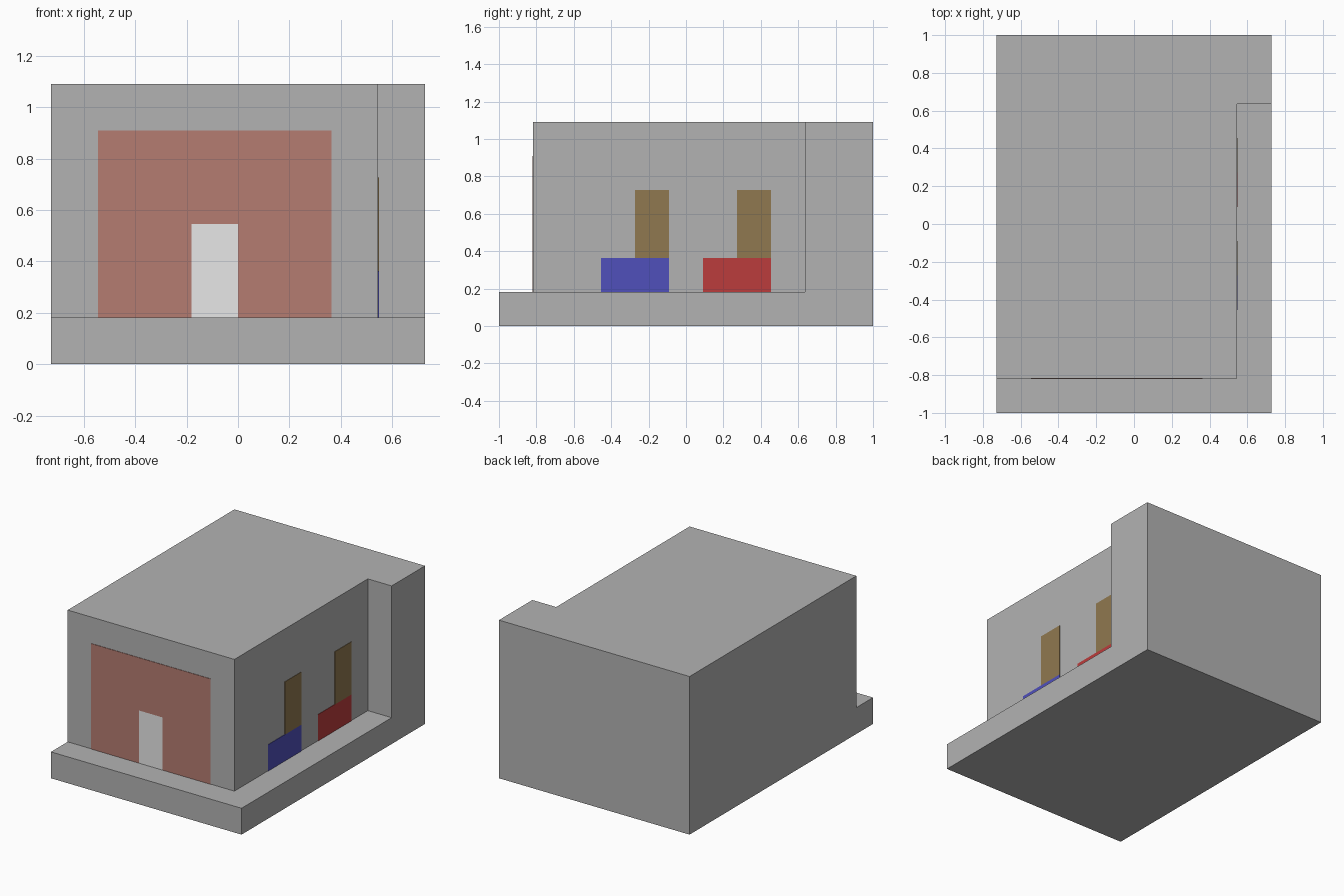
import bpy
import bmesh

if "Cube" in bpy.data.objects:
    bpy.data.objects.remove(bpy.data.objects["Cube"])

U = 1 / 11                       # one building unit
W, D, H = 8 * U, 11 * U, 12 * U  # half width, half depth, height
WALL_X, WALL_Y, FLOOR = 6 * U, -9 * U, 2 * U
RETURN_Y = 7 * U                 # where the rear wing begins
THICK = 0.003


def material(name, r, g, b):
    m = bpy.data.materials.new(name)
    m.use_nodes = True
    m.diffuse_color = (r, g, b, 1)
    m.node_tree.nodes["Principled BSDF"].inputs["Base Color"].default_value = (r, g, b, 1)
    return m


grey = material("concrete grey", 0.45, 0.45, 0.45)
brick = material("brick", 0.46, 0.2, 0.165)
white = material("door white", 1.0, 1.0, 1.0)
brown = material("window brown", 0.28, 0.19, 0.08)
blue = material("awning blue", 0.08, 0.08, 0.5)
red = material("awning red", 0.5, 0.045, 0.045)


def prism(name, outline, z0, z1, mat):
    """Extrude a flat outline from z0 up to z1."""
    bm = bmesh.new()
    face = bm.faces.new([bm.verts.new((x, y, z0)) for x, y in outline])
    top = bmesh.ops.extrude_face_region(bm, geom=[face])["geom"]
    bmesh.ops.translate(bm, vec=(0, 0, z1 - z0),
                        verts=[v for v in top if isinstance(v, bmesh.types.BMVert)])
    bmesh.ops.recalc_face_normals(bm, faces=bm.faces)
    mesh = bpy.data.meshes.new(name)
    bm.to_mesh(mesh)
    bm.free()
    mesh.materials.append(mat)
    obj = bpy.data.objects.new(name, mesh)
    bpy.context.collection.objects.link(obj)
    return obj


def box(name, x0, x1, y0, y1, z0, z1, mat):
    return prism(name, [(x0, y0), (x1, y0), (x1, y1), (x0, y1)], z0, z1, mat)


# Building block, with the L-shaped terrace cut from the front and side
building = box("building", -W, W, -D, D, 0, H, grey)
E = 0.1
terrace = prism("terrace_cutter", [
    (-W - E, -D - E), (W + E, -D - E), (W + E, RETURN_Y),
    (WALL_X, RETURN_Y), (WALL_X, WALL_Y), (-W - E, WALL_Y)], FLOOR, H + E, grey)
cut = building.modifiers.new("terrace", 'BOOLEAN')
cut.operation, cut.solver, cut.object = 'DIFFERENCE', 'EXACT', terrace
bpy.context.view_layer.update()
building.data = bpy.data.meshes.new_from_object(
    building.evaluated_get(bpy.context.evaluated_depsgraph_get()))
building.modifiers.clear()
bpy.data.objects.remove(terrace)


# Painted plates; positions are in building units
def front_plate(name, x0, x1, z0, z1, mat):
    box(name, x0 * U, x1 * U, WALL_Y - THICK, WALL_Y, z0 * U, z1 * U, mat)


def side_plate(name, y0, y1, z0, z1, mat):
    box(name, WALL_X, WALL_X + THICK, y0 * U, y1 * U, z0 * U, z1 * U, mat)


# Brick front, in three pieces around the door
front_plate("brick_left", 0, 4, 2, 10, brick)
front_plate("brick_right", -6, -2, 2, 10, brick)
front_plate("brick_over_door", -2, 0, 6, 10, brick)
front_plate("front_door", -2, 0, 2, 6, white)

# Side wall: two low coloured panels, each with a tall brown panel above
for label, y, mat in (("blue", -5, blue), ("red", 1, red)):
    side_plate(label + "_panel", y, y + 4, 2, 4, mat)
    side_plate(label + "_tall_panel", y + 2, y + 4, 4, 8, brown)
